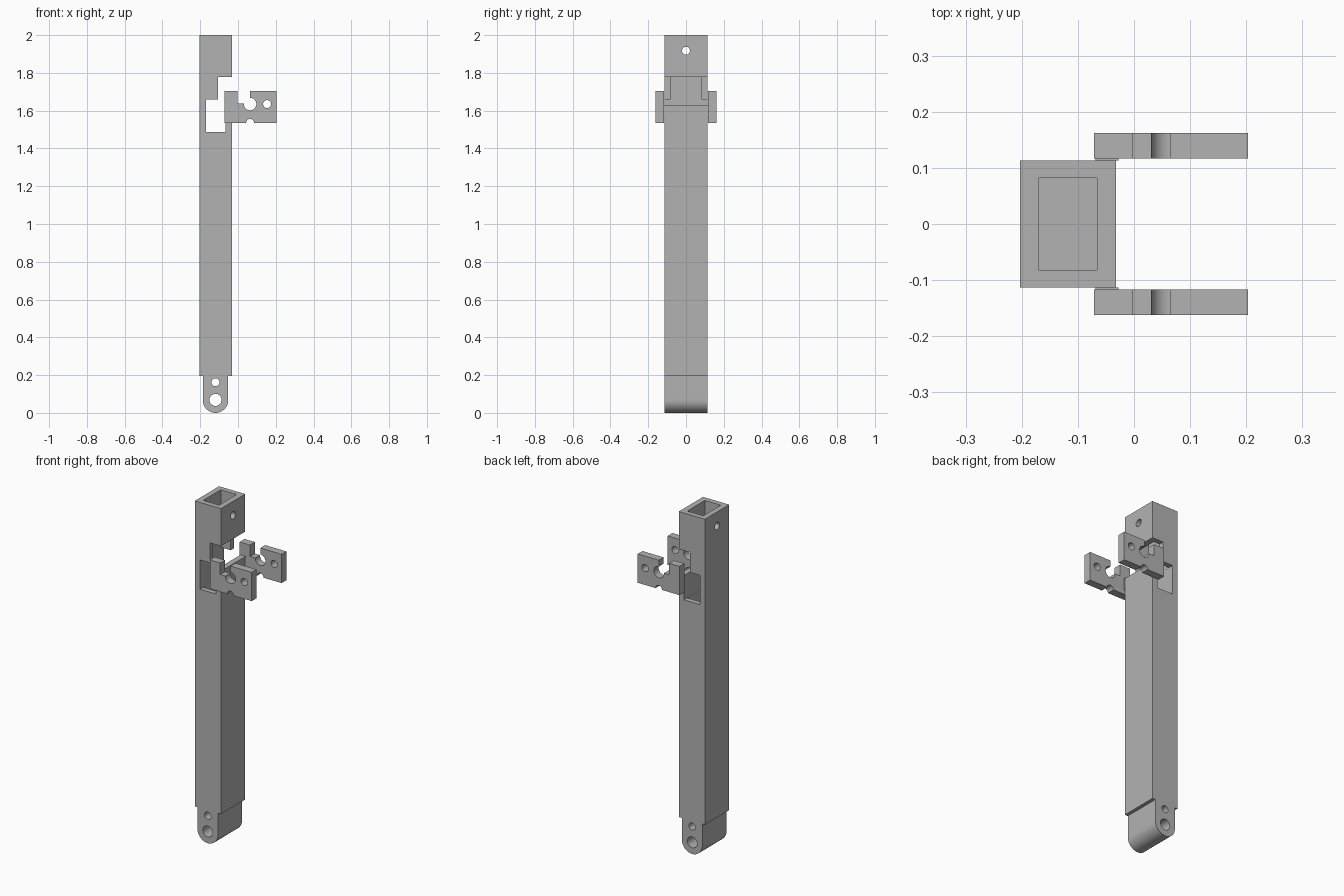
import bpy, bmesh, math
from mathutils import Matrix

default = bpy.data.objects.get("Cube")
if default:
    bpy.data.objects.remove(default, do_unlink=True)

grey = bpy.data.materials.new("plain grey")
grey.use_nodes = True
colour = (0.45, 0.45, 0.45, 1)
grey.diffuse_color = colour
grey.node_tree.nodes["Principled BSDF"].inputs["Base Color"].default_value = colour


def finish(name, bm):
    bmesh.ops.recalc_face_normals(bm, faces=bm.faces[:])
    mesh = bpy.data.meshes.new(name)
    bm.to_mesh(mesh)
    bm.free()
    mesh.materials.append(grey)
    obj = bpy.data.objects.new(name, mesh)
    bpy.context.collection.objects.link(obj)
    return obj


def box(name, x, y, z):
    """Box from its (low, high) extent on each axis."""
    bm = bmesh.new()
    bmesh.ops.create_cube(bm, size=1)
    for v in bm.verts:
        v.co = [(r[0] + r[1]) / 2 + c * (r[1] - r[0]) for c, r in zip(v.co, (x, y, z))]
    return finish(name, bm)


def rod(axis, centre, radius, length=1):
    """Round cutter along the x or y axis."""
    bm = bmesh.new()
    turn = Matrix.Rotation(math.pi / 2, 4, "Y" if axis == "X" else "X")
    bmesh.ops.create_cone(bm, cap_ends=True, segments=48, radius1=radius, radius2=radius,
                          depth=length, matrix=Matrix.Translation(centre) @ turn)
    return finish("cutter", bm)


def cut(obj, *cutters):
    bpy.ops.object.select_all(action="DESELECT")
    bpy.context.view_layer.objects.active = obj
    obj.select_set(True)
    for cutter in cutters:
        cutter.hide_render = True
        mod = obj.modifiers.new("cut", "BOOLEAN")
        mod.operation, mod.solver, mod.object = "DIFFERENCE", "EXACT", cutter
        bpy.ops.object.modifier_apply(modifier=mod.name)
        bpy.data.objects.remove(cutter, do_unlink=True)
    bpy.ops.object.shade_smooth_by_angle(angle=math.radians(30))


# Hollow square post with side windows, front notch and a cross hole near the top
half = 0.113
post = box("post", (-0.203, -0.032), (-half, half), (0.195, 2))
cut(post,
    box("cutter", (-0.17, -0.066), (-0.082, 0.082), (0.23, 2.1)),
    box("cutter", (-0.1705, -0.0655), (-0.3, 0.3), (1.487, 1.66)),
    box("cutter", (-0.105, 0.1), (-0.3, 0.3), (1.63, 1.778)),
    rod("X", (-0.118, 0, 1.917), 0.021))

# Rounded foot lug with two cross holes
mid, radius = -0.119, 0.067
bm = bmesh.new()
arc = [math.pi + math.pi * i / 32 for i in range(33)]
outline = [(mid + radius * math.cos(a), radius + radius * math.sin(a)) for a in arc]
outline += [(mid + radius, 0.195), (mid - radius, 0.195)]
face = bm.faces.new([bm.verts.new((x, -half, z)) for x, z in outline])
side = bmesh.ops.extrude_face_region(bm, geom=[face])["geom"]
bmesh.ops.translate(bm, vec=(0, 2 * half, 0),
                    verts=[v for v in side if isinstance(v, bmesh.types.BMVert)])
foot = finish("foot_lug", bm)
cut(foot, rod("Y", (mid, 0, 0.069), 0.032), rod("Y", (mid, 0, 0.162), 0.021))

# Pair of side plates, each with an open round seat, a hole and a lower nick
for label, s in (("left", 1), ("right", -1)):
    y = sorted((s * 0.117, s * 0.162))
    plate = box("side_plate_" + ("back" if s > 0 else "front"), (-0.071, 0.203), y, (1.535, 1.705))
    cut(plate,
        box("cutter", (-0.003, 0.064), (-0.3, 0.3), (1.637, 1.8)),
        rod("Y", (0.064, 0, 1.635), 0.033),
        rod("Y", (0.154, 0, 1.635), 0.021),
        rod("Y", (0.064, 0, 1.535), 0.021))
    # Thin spacer between plate and post
    box("spacer_" + ("back" if s > 0 else "front"), (-0.069, -0.028),
        sorted((s * half, s * 0.117)), (1.56, 1.63))
